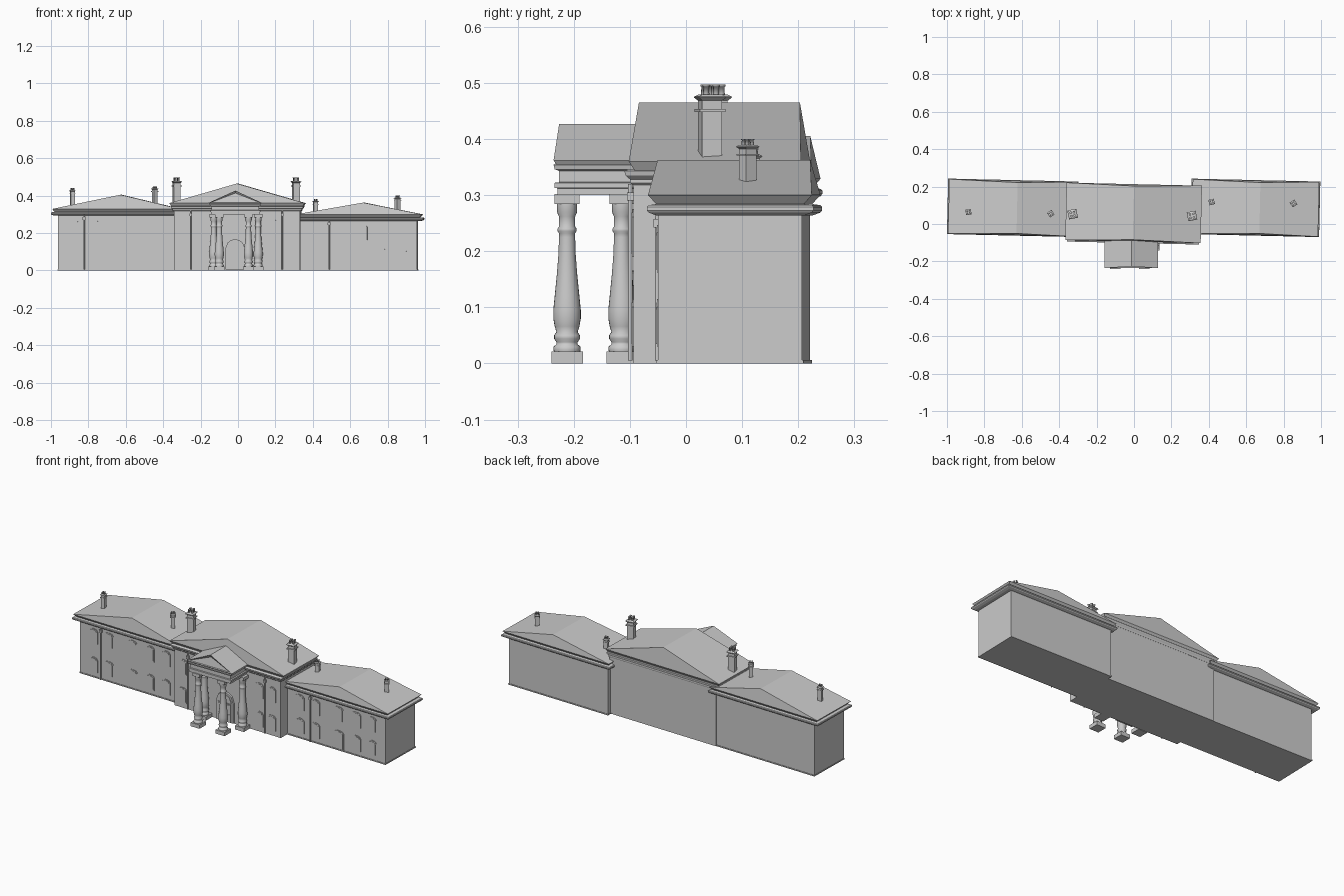
import bpy, bmesh, math
from mathutils import Matrix, Vector

if "Cube" in bpy.data.objects:
    bpy.data.objects.remove(bpy.data.objects["Cube"])

TILT = math.radians(-1.3)


def make(name, verts, faces):
    me = bpy.data.meshes.new(name)
    me.from_pydata(verts, [], faces)
    bm = bmesh.new()
    bm.from_mesh(me)
    bmesh.ops.recalc_face_normals(bm, faces=bm.faces)
    bm.to_mesh(me)
    bm.free()
    ob = bpy.data.objects.new(name, me)
    bpy.context.collection.objects.link(ob)
    return ob


def loft(name, rings):
    """Closed solid through rings of equal vertex count."""
    n = len(rings[0])
    verts = [v for r in rings for v in r]
    faces = [tuple(range(n)), tuple(range(len(verts) - n, len(verts)))]
    for k in range(len(rings) - 1):
        for i in range(n):
            j = (i + 1) % n
            faces.append((k*n + i, k*n + j, k*n + n + j, k*n + n + i))
    return make(name, verts, faces)


def rect(x0, x1, y0, y1, z):
    return [(x0, y0, z), (x1, y0, z), (x1, y1, z), (x0, y1, z)]


def box(name, x0, x1, y0, y1, z0, z1):
    return loft(name, [rect(x0, x1, y0, y1, z0), rect(x0, x1, y0, y1, z1)])


def lathe(name, x, y, prof, n=24):
    rings = [[(x + r*math.cos(2*math.pi*i/n), y + r*math.sin(2*math.pi*i/n), z)
              for i in range(n)] for r, z in prof]
    ob = loft(name, rings)
    for p in ob.data.polygons:
        p.use_smooth = len(p.vertices) == 4
    return ob


def turn(obs, cx, cy, a):
    c = Vector((cx, cy, 0))
    m = Matrix.Translation(c) @ Matrix.Rotation(a, 4, 'Z') @ Matrix.Translation(-c)
    for o in obs:
        o.data.transform(m)


def gable(name, x0, x1, y0, y1, zb, ze, xa, za, inset=0.015, recess=False):
    """Gable roof: under-moulding ring, eave ring, ridge along y with leaning ends."""
    v = rect(x0 + inset, x1 - inset, y0 + inset, y1 - inset, zb) + rect(x0, x1, y0, y1, ze)
    v += [(xa, y0 + 0.01, za), (xa, y1 - 0.01, za)]
    f = [(0, 1, 2, 3), (0, 1, 5, 4), (1, 2, 6, 5), (2, 3, 7, 6), (3, 0, 4, 7),
         (4, 5, 8), (6, 7, 9), (5, 6, 9, 8), (7, 4, 8, 9)]
    ob = make(name, v, f)
    if recess:
        bm = bmesh.new()
        bm.from_mesh(ob.data)
        bm.faces.ensure_lookup_table()
        tri = [min((q for q in bm.faces if len(q.verts) == 3),
                   key=lambda q: q.calc_center_median().y)]
        bmesh.ops.inset_region(bm, faces=tri, thickness=0.012, depth=-0.008)
        bm.to_mesh(ob.data)
        bm.free()
    return ob


def arched(name, x, y, w, z0, z1, rise, depth):
    """Flat panel with an arched head, standing proud of the wall."""
    pts = [(x - w/2, z0), (x + w/2, z0)]
    for i in range(9):
        t = 1 - 2*i/8
        pts.append((x + w/2*t, z1 - rise + rise*math.sqrt(max(0, 1 - t*t))))
    return loft(name, [[(px, yy, pz) for px, pz in pts] for yy in (y + 0.002, y - depth)])


def window(x, y, w, z0, z1, name="window"):
    return [arched(name + "_surround", x, y, w, z0, z1, 0.014, 0.003),
            arched(name + "_pane", x, y, w - 0.012, z0 + 0.005, z1 - 0.006, 0.012, 0.0045)]


def pipe(x, y, z1):
    return [lathe("drainpipe", x, y, [(0.004, 0.005), (0.004, z1)], 10),
            box("pipe_hopper", x - 0.007, x + 0.007, y - 0.006, y + 0.008, z1 - 0.03, z1 - 0.015)]


def chimney(x, y, z0, z1, w, a):
    h, p = w/2, w*0.6
    zc = z1 - p
    prof = [(h, z0), (h, zc - w*0.75), (h*1.3, zc - w*0.75), (h*1.3, zc - w*0.6), (h, zc - w*0.6),
            (h, zc - w*0.2), (h*1.35, zc - w*0.05), (h*1.35, zc), (h*0.95, zc + w*0.12)]
    obs = [loft("chimney_stack", [rect(x - r, x + r, y - r, y + r, z) for r, z in prof])]
    for i in (-1, 1):
        for j in (-1, 1):
            obs.append(lathe("chimney_pot", x + i*h*0.5, y + j*h*0.5,
                             [(h*0.32, zc), (h*0.28, z1 - p*0.15), (h*0.38, z1 - p*0.15), (h*0.38, z1)], 10))
    turn(obs, x, y, a)


# wings: walls, cornice, roof, openings
def wing(x0, x1, rx0, rx1, xa, zc, za, pipe_x, side):
    yf, yb = -0.043, 0.214
    cx = (x0 + x1)/2
    obs = [box(side + "_wing_walls", x0, x1, yf, yb, 0, zc),
           box(side + "_wing_base", x0 - 0.002, x1 + 0.002, yf - 0.003, yb + 0.003, 0, 0.006),
           loft(side + "_wing_cornice", [rect(rx0 + i, rx1 - i, -0.062 + i, 0.235 - i, z) for i, z in
                ((0.016, zc - 0.018), (0.003, zc - 0.013), (0, zc - 0.009), (0, zc - 0.003), (0.003, zc), (0.016, zc + 0.002))]),
           gable(side + "_wing_roof", rx0 + 0.006, rx1 - 0.006, -0.06, 0.232, zc - 0.002, zc + 0.018, xa, za, 0.018)]
    for dx in (-0.23, -0.13, 0.13, 0.23):
        for z in (0.03, zc - 0.12):
            obs += window(cx + dx, yf, 0.058, z, z + 0.085)
    obs += window(cx + 0.02, yf, 0.058, zc - 0.12, zc - 0.035)
    obs += window(cx + 0.02, yf, 0.064, 0.008, 0.112, "side_door")
    obs += pipe(pipe_x, yf - 0.012, zc - 0.01)
    turn(obs, cx, 0.085, TILT)


wing(-0.96, -0.33, -0.997, -0.30, -0.625, 0.311, 0.405, -0.82, "left")
wing(0.33, 0.96, 0.305, 0.993, 0.673, 0.282, 0.363, 0.49, "right")

# central block
YF = -0.086
obs = [box("main_walls", -0.34, 0.336, YF, 0.205, 0, 0.335),
       loft("main_cornice", [rect(-0.34 - e, 0.336 + e, YF - e, 0.205 + e*0.4, z) for e, z in
            ((0.002, 0.318), (0.006, 0.322), (0.006, 0.328), (0.014, 0.335), (0.016, 0.343), (0.008, 0.346))]),
       gable("main_roof", -0.364, 0.36, -0.094, 0.213, 0.338, 0.36, -0.003, 0.465, 0.014)]
for x in (-0.285, -0.205, 0.2, 0.28):
    for z in (0.03, 0.19):
        obs += window(x, YF, 0.052, z, z + 0.085)
for x in (-0.25, 0.24):
    obs += pipe(x, YF - 0.008, 0.32)
turn(obs, 0, 0.06, TILT)

# entrance door
arched("door_surround", -0.015, YF, 0.106, 0.004, 0.166, 0.05, 0.012)
arched("door_fanlight", -0.015, YF, 0.084, 0.115, 0.155, 0.036, 0.015)
for s in (-1, 1):
    cx = -0.015 + s*0.021
    box("door_leaf", cx - 0.019, cx + 0.019, YF - 0.015, YF, 0.006, 0.11)
    for z0, z1 in ((0.014, 0.05), (0.06, 0.104)):
        box("door_panel", cx - 0.013, cx + 0.013, YF - 0.018, YF, z0, z1)

# portico columns
COL = [(0.023, 0.018), (0.024, 0.024), (0.024, 0.03), (0.019, 0.034), (0.019, 0.038), (0.023, 0.044),
       (0.023, 0.05), (0.019, 0.056), (0.022, 0.066), (0.0245, 0.08), (0.0245, 0.095), (0.022, 0.12),
       (0.018, 0.16), (0.015, 0.2), (0.0145, 0.225), (0.0145, 0.232), (0.017, 0.236), (0.017, 0.24),
       (0.0145, 0.244), (0.0145, 0.262), (0.018, 0.27), (0.018, 0.285)]
for x, y in ((-0.1, -0.212), (0.056, -0.212), (-0.13, -0.114), (0.108, -0.114)):
    lathe("column_shaft", x, y, COL)
    box("column_plinth", x - 0.028, x + 0.028, y - 0.028, y + 0.028, 0, 0.021)
    box("column_capital", x - 0.022, x + 0.022, y - 0.022, y + 0.022, 0.284, 0.302)

# portico entablature and pediment
loft("portico_entablature", [rect(-0.015 - 0.127 - e, -0.015 + 0.127 + e, -0.226 - e, -0.07, z) for e, z in
     ((0.003, 0.3), (0.003, 0.312), (0.008, 0.313), (0.008, 0.322), (0, 0.323), (0, 0.343),
      (0.008, 0.346), (0.01, 0.354), (0.005, 0.358))])
gable("portico_roof", -0.157, 0.127, -0.236, -0.05, 0.35, 0.362, -0.014, 0.427, 0.008, True)

# chimneys
for c in ((-0.328, 0.053, 0.35, 0.497, 0.036, 0.2), (0.31, 0.043, 0.35, 0.497, 0.036, 0.2),
          (-0.885, 0.064, 0.33, 0.44, 0.022, 0.2), (-0.445, 0.055, 0.34, 0.45, 0.022, 0.6),
          (0.415, 0.118, 0.29, 0.383, 0.022, 0.25), (0.853, 0.11, 0.31, 0.4, 0.022, 0.6)):
    chimney(*c)
